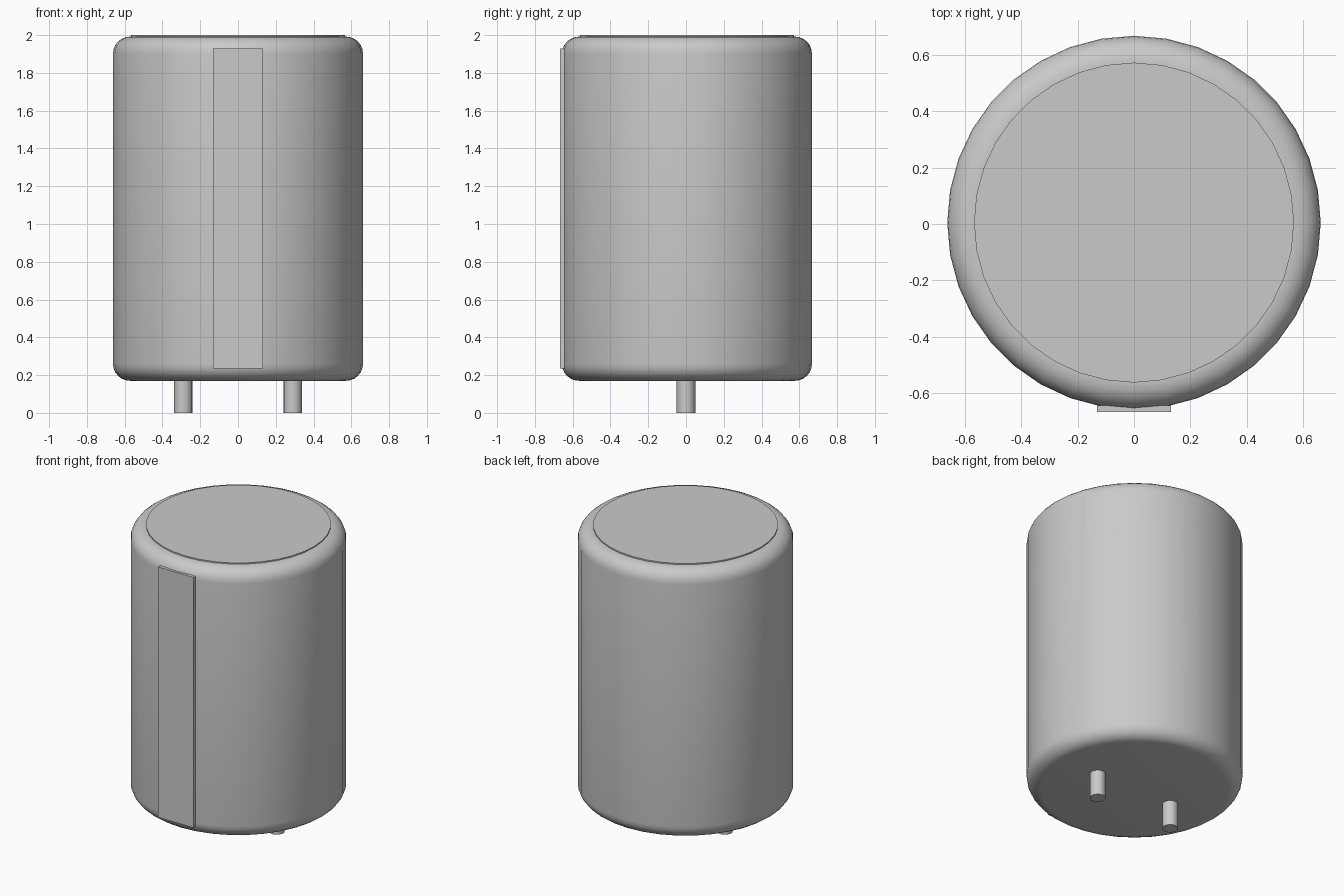
import bpy, bmesh, math

default = bpy.data.objects.get("Cube")
if default:
    bpy.data.objects.remove(default, do_unlink=True)

# One grey for every part
light_grey = bpy.data.materials.new("light_grey")
light_grey.use_nodes = True
grey = (0.59, 0.59, 0.59, 1)
light_grey.diffuse_color = grey
light_grey.node_tree.nodes["Principled BSDF"].inputs["Base Color"].default_value = grey

SIDES = 36
CENTER_Y = 0.005


def finish(obj, name):
    obj.name = obj.data.name = name
    obj.data.materials.append(light_grey)
    bpy.ops.object.select_all(action='DESELECT')
    obj.select_set(True)
    bpy.context.view_layer.objects.active = obj
    bpy.ops.object.shade_smooth_by_angle(angle=math.radians(35))
    return obj


def cylinder(name, radius, bottom, top, x=0, y=0, sides=SIDES):
    bpy.ops.mesh.primitive_cylinder_add(
        vertices=sides, radius=radius, depth=top - bottom,
        location=(x, y, (bottom + top) / 2))
    return finish(bpy.context.object, name)


# Can body with rounded rims
body = cylinder("can_body", 0.662, 0.17, 1.992, y=CENTER_Y)
bm = bmesh.new()
bm.from_mesh(body.data)
rims = [e for e in bm.edges if abs(e.verts[0].co.z - e.verts[1].co.z) < 0.01]
bmesh.ops.bevel(bm, geom=rims, offset=0.09, segments=6, profile=0.5, affect='EDGES')
for face in bm.faces:
    face.smooth = True
for edge in bm.edges:
    edge.smooth = True
bm.to_mesh(body.data)
bm.free()

# Thin disc on the top
cylinder("top_disc", 0.567, 1.985, 2.0, y=CENTER_Y)

# Flat polarity stripe on the front
bpy.ops.mesh.primitive_cube_add(size=1, location=(0, -0.655, 1.083))
stripe = bpy.context.object
stripe.scale = (0.264, 0.022, 1.694)
bpy.ops.object.transform_apply(location=False, rotation=False, scale=True)
finish(stripe, "front_stripe")

# Pair of connector pins underneath
for side, x in (("left", 0.29), ("right", -0.29)):
    cylinder(side + "_pin", 0.049, 0, 0.2, x=x, sides=16)
